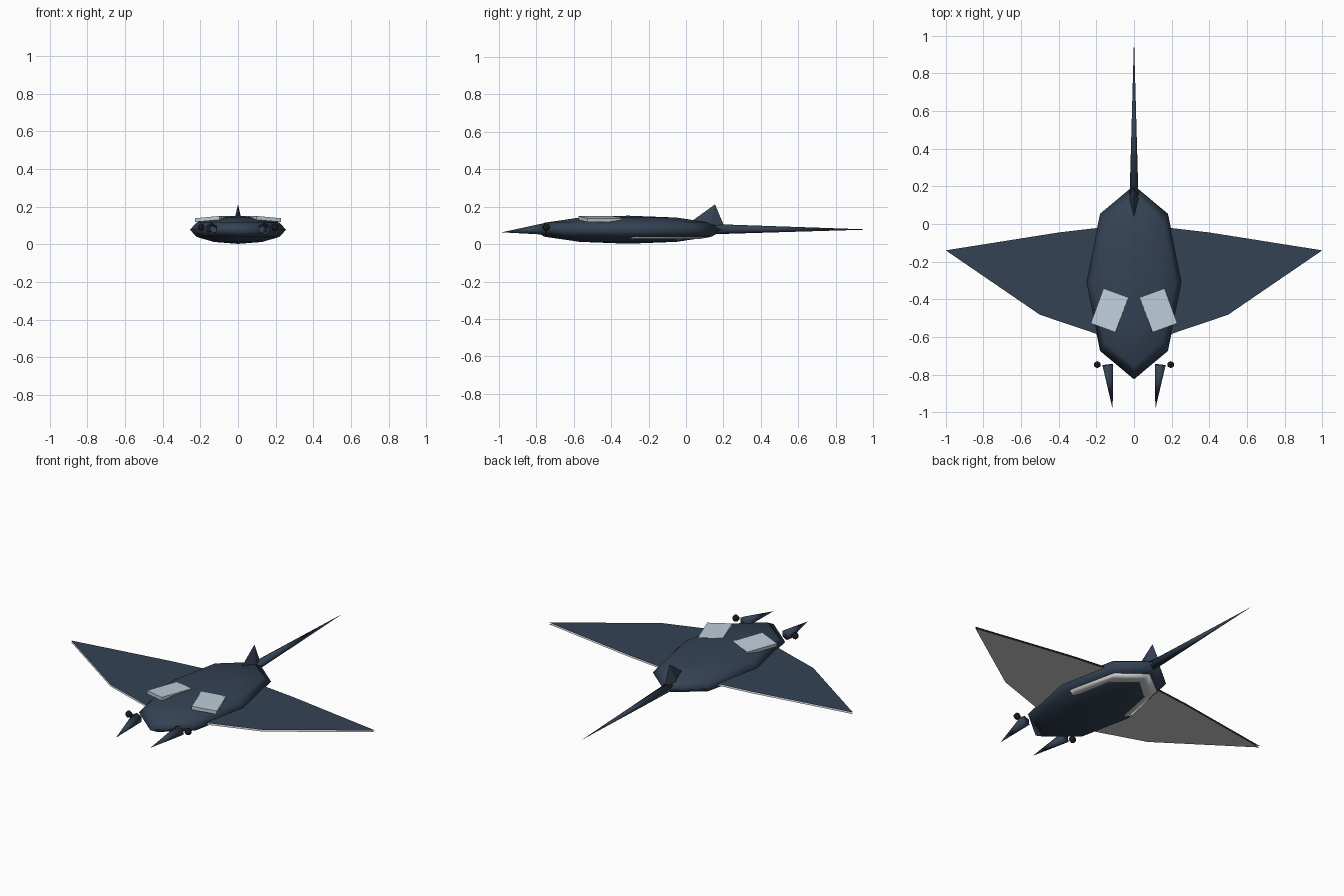
import bpy, bmesh, math
from mathutils import Vector, Matrix

if "Cube" in bpy.data.objects:
    bpy.data.objects.remove(bpy.data.objects["Cube"])


def material(name, rgb):
    m = bpy.data.materials.new(name)
    m.diffuse_color = (*rgb, 1)
    m.use_nodes = True
    m.node_tree.nodes["Principled BSDF"].inputs["Base Color"].default_value = m.diffuse_color
    return m


NAVY = material("navy skin", (0.035, 0.055, 0.09))
PALE = material("pale patch", (0.52, 0.62, 0.69))
WHITE = material("white underside", (0.75, 0.75, 0.74))
BLACK = material("black eye", (0.01, 0.01, 0.012))


def finish(name, bm, mat, smooth=False):
    bmesh.ops.recalc_face_normals(bm, faces=bm.faces)
    me = bpy.data.meshes.new(name)
    bm.to_mesh(me)
    bm.free()
    me.materials.append(mat)
    for p in me.polygons:
        p.use_smooth = smooth
    ob = bpy.data.objects.new(name, me)
    bpy.context.collection.objects.link(ob)
    return ob


def ellipsoid(name, centre, radii, mat, segs=8, rings=6, smooth=True):
    bm = bmesh.new()
    m = Matrix.Translation(centre) @ Matrix.Diagonal((*radii, 1))
    bmesh.ops.create_uvsphere(bm, u_segments=segs, v_segments=rings, radius=1, matrix=m)
    return finish(name, bm, mat, smooth)


def spike(name, base, tip, radius, mat, sides=6):
    # cone running from a base centre to a tip
    bm = bmesh.new()
    base, tip = Vector(base), Vector(tip)
    d = tip - base
    m = Matrix.Translation((base + tip) / 2) @ d.to_track_quat('Z', 'Y').to_matrix().to_4x4()
    bmesh.ops.create_cone(bm, cap_ends=True, segments=sides, radius1=radius,
                          radius2=0, depth=d.length, matrix=m)
    return finish(name, bm, mat, True)


def sheet(name, outline, z, side, mat, up):
    # single flat skin facing up or down
    bm = bmesh.new()
    f = bm.faces.new([bm.verts.new((x * side, y, z)) for x, y in outline])
    f.normal_update()
    if (f.normal.z > 0) != up:
        f.normal_flip()
    me = bpy.data.meshes.new(name)
    bm.to_mesh(me)
    bm.free()
    me.materials.append(mat)
    bpy.context.collection.objects.link(bpy.data.objects.new(name, me))


# body and belly
ellipsoid("body", (0, -0.31, 0.077), (0.255, 0.515, 0.075), NAVY)
ellipsoid("belly", (0, -0.265, 0.038), (0.215, 0.395, 0.02), WHITE)

# tail
spike("tail", (0, 0.15, 0.08), (0, 0.985, 0.078), 0.027, NAVY)

# dorsal fin: four-sided pyramid leaning back
bm = bmesh.new()
base = [bm.verts.new(p) for p in
        [(0, 0.02, 0.115), (0.025, 0.13, 0.105), (0, 0.205, 0.095), (-0.025, 0.13, 0.105)]]
top = bm.verts.new((0, 0.155, 0.212))
bm.faces.new(base)
for i in range(4):
    bm.faces.new((base[i], base[(i + 1) % 4], top))
finish("dorsal_fin", bm, NAVY)

WING = [(0.1, -0.01), (0.4, -0.045), (1.0, -0.14), (0.5, -0.482), (0.1, -0.617)]

for label, s in (("right", 1), ("left", -1)):
    # wing: dark upper skin over a white lower skin
    sheet(label + "_wing_top", WING, 0.081, s, NAVY, True)
    sheet(label + "_wing_underside", WING, 0.071, s, WHITE, False)

    # head horn and eye
    spike(label + "_horn", (0.14 * s, -0.748, 0.082), (0.113 * s, -0.985, 0.063), 0.032, NAVY)
    ellipsoid(label + "_eye", (0.195 * s, -0.747, 0.09), (0.02, 0.02, 0.02), BLACK, 6, 5)

    # pale shoulder patch, turned and tipped outward
    bm = bmesh.new()
    m = (Matrix.Translation((0.13 * s, -0.46, 0.134))
         @ Matrix.Rotation(math.radians(20 * s), 4, 'Z')
         @ Matrix.Rotation(math.radians(5 * s), 4, 'Y')
         @ Matrix.Diagonal((0.14, 0.195, 0.02, 1)))
    bmesh.ops.create_cube(bm, size=1, matrix=m)
    finish(label + "_shoulder_patch", bm, PALE)
